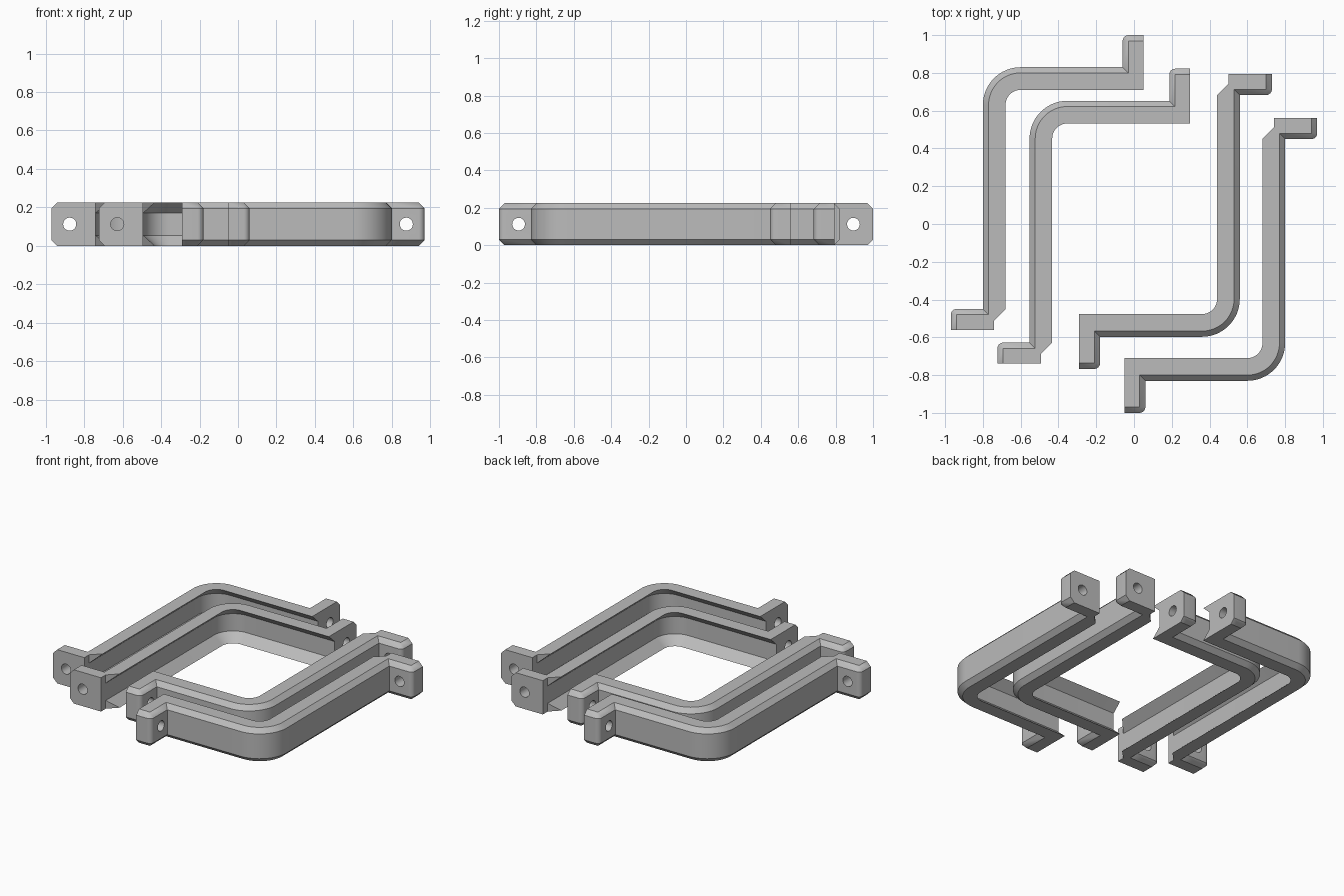
import bpy, bmesh, math
from mathutils import Matrix, Vector

cube = bpy.data.objects.get("Cube")
if cube:
    bpy.data.objects.remove(cube, do_unlink=True)

HEIGHT, CHAMFER, LIP, LIP_RISE = 0.225, 0.03, 0.06, 0.055

grey = bpy.data.materials.new("plain grey")
grey.use_nodes = True
COLOUR = (0.5, 0.5, 0.5, 1)
grey.diffuse_color = COLOUR
grey.node_tree.nodes["Principled BSDF"].inputs["Base Color"].default_value = COLOUR


def arc(cx, cy, r, start, end, steps):
    """Points on an arc, angles in degrees."""
    angles = [math.radians(start + (end - start) * i / steps) for i in range(steps + 1)]
    return [(cx + r * math.cos(a), cy + r * math.sin(a)) for a in angles]


def outline(d, r):
    """Plan of the bracket: outer side inset by d, inner side recessed by r."""
    outer = [(-0.97 + d, -0.56)]
    outer += arc(-0.94, -0.48, CHAMFER - d, 180, 90, 6)
    outer += [(-0.80 + d, -0.45 - d)]
    outer += arc(-0.60, 0.63, 0.20 - d, 180, 90, 16)
    outer += [(-0.06 + d, 0.83 - d)]
    outer += arc(-0.03, 0.97, CHAMFER - d, 180, 90, 6)
    outer += [(0.05, 1.0 - d)]
    inner = [(0.05, 0.71 + r)]
    inner += arc(-0.60, 0.63, 0.08 + r, 90, 180, 16)
    inner += [(-0.68 - r, -0.45 - r), (-0.74, -0.51), (-0.74, -0.56)]
    return outer + inner


def bracket_mesh():
    # stacked outlines: chamfered outside, channel with sloped lips inside
    lower = [(0, CHAMFER, 0), (CHAMFER, 0, LIP * CHAMFER / LIP_RISE), (LIP_RISE, 0, LIP)]
    layers = lower + [(HEIGHT - z, d, r) for z, d, r in reversed(lower)]
    bm = bmesh.new()
    rings = [[bm.verts.new((x, y, z)) for x, y in outline(d, r)] for z, d, r in layers]
    count = len(rings[0])
    for a, b in zip(rings, rings[1:]):
        for i in range(count):
            j = (i + 1) % count
            bm.faces.new((a[i], a[j], b[j], b[i]))
    bm.faces.new(rings[0])
    bm.faces.new(rings[-1])
    bmesh.ops.remove_doubles(bm, verts=bm.verts, dist=1e-5)
    bmesh.ops.recalc_face_normals(bm, faces=bm.faces)
    mesh = bpy.data.meshes.new("bracket")
    bm.to_mesh(mesh)
    bm.free()
    mesh.materials.append(grey)
    return mesh


def drill(obj, centre, axis):
    """Cut a round bolt hole through a mounting tab."""
    turn = Vector((0, 0, 1)).rotation_difference(Vector(axis)).to_matrix().to_4x4()
    bm = bmesh.new()
    bmesh.ops.create_cone(bm, cap_ends=True, segments=32, radius1=0.034, radius2=0.034,
                          depth=0.2, matrix=Matrix.Translation(centre) @ turn)
    mesh = bpy.data.meshes.new("hole_cutter")
    bm.to_mesh(mesh)
    bm.free()
    mesh.materials.append(grey)
    cutter = bpy.data.objects.new("hole_cutter", mesh)
    cutter.hide_render = True
    bpy.context.collection.objects.link(cutter)
    mod = obj.modifiers.new("bolt_hole", 'BOOLEAN')
    mod.operation, mod.solver, mod.object = 'DIFFERENCE', 'EXACT', cutter
    bpy.ops.object.modifier_apply(modifier=mod.name)
    bpy.data.objects.remove(cutter, do_unlink=True)


# first bracket with its two drilled tabs
first = bpy.data.objects.new("back_outer_bracket", bracket_mesh())
bpy.context.collection.objects.link(first)
bpy.ops.object.select_all(action='DESELECT')
bpy.context.view_layer.objects.active = first
first.select_set(True)
drill(first, (-0.875, -0.505, HEIGHT / 2), (0, 1, 0))
drill(first, (-0.005, 0.895, HEIGHT / 2), (1, 0, 0))
bpy.ops.object.shade_smooth_by_angle(angle=math.radians(25))

# the remaining brackets share the mesh, two of them turned half round
for name, x, y, turn in (("back_inner_bracket", 0.247, -0.178, 0),
                         ("front_inner_bracket", -0.24, 0.233, math.pi),
                         ("front_outer_bracket", 0, 0, math.pi)):
    copy = bpy.data.objects.new(name, first.data)
    copy.location = (x, y, 0)
    copy.rotation_euler.z = turn
    bpy.context.collection.objects.link(copy)
